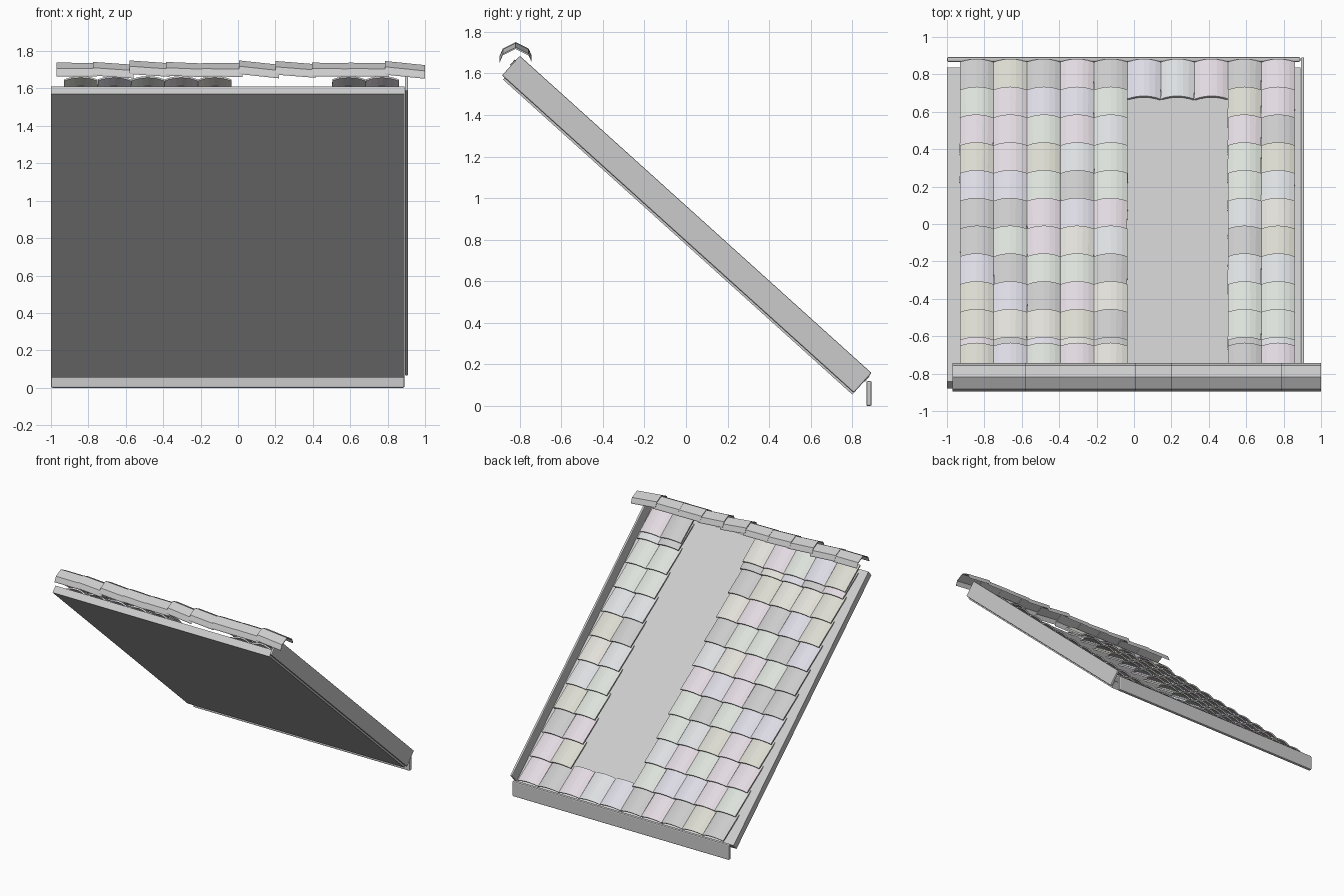
import bpy, math, random
from mathutils import Matrix

if "Cube" in bpy.data.objects:
    bpy.data.objects.remove(bpy.data.objects["Cube"])

random.seed(4)

# Slope frame: x across, local y down the slope, local z away from the deck
SLOPE = Matrix.Translation((0, -0.88, 1.57)) @ Matrix.Rotation(math.radians(-42.04), 4, 'X')


def link(name, mesh, matrix=Matrix()):
    ob = bpy.data.objects.new(name, mesh)
    bpy.context.collection.objects.link(ob)
    ob.matrix_world = matrix
    return ob


def box(name, lo, hi, matrix=Matrix(), bevel=0.0):
    v = [(x, y, z) for x in (lo[0], hi[0]) for y in (lo[1], hi[1]) for z in (lo[2], hi[2])]
    f = [(0, 1, 3, 2), (4, 6, 7, 5), (0, 4, 5, 1), (2, 3, 7, 6), (0, 2, 6, 4), (1, 5, 7, 3)]
    me = bpy.data.meshes.new(name)
    me.from_pydata(v, [], f)
    ob = link(name, me, matrix)
    if bevel:
        m = ob.modifiers.new("bevel", 'BEVEL')
        m.width, m.segments = bevel, 2
    return ob


def shell_mesh(name, a, b, thick):
    """Thin closed shell between two section curves; thickness goes down in z."""
    n = len(a)
    low = lambda c: [(x, y, z - thick) for x, y, z in c]
    v = a + b + low(a) + low(b)
    f = []
    for i in range(n - 1):
        f += [(i, n + i, n + i + 1, i + 1),
              (2 * n + i, 2 * n + i + 1, 3 * n + i + 1, 3 * n + i),
              (i, i + 1, 2 * n + i + 1, 2 * n + i),
              (n + i, 3 * n + i, 3 * n + i + 1, n + i + 1)]
    f += [(0, 2 * n, 3 * n, n), (n - 1, 2 * n - 1, 4 * n - 1, 3 * n - 1)]
    me = bpy.data.meshes.new(name)
    me.from_pydata(v, [], f)
    return me


# Pale tile tints
tones = []
for i, c in enumerate([(.76, .76, .76), (.70, .69, .71), (.72, .74, .76), (.72, .76, .71),
                       (.76, .70, .75), (.72, .71, .78), (.76, .74, .69), (.71, .71, .64)]):
    mat = bpy.data.materials.new(f"tile_tone_{i}")
    mat.diffuse_color = (*c, 1)
    mat.use_nodes = True
    mat.node_tree.nodes["Principled BSDF"].inputs["Base Color"].default_value = mat.diffuse_color
    tones.append(mat)

# Deck, verge board and eave fascia
box("roof_deck", (-1, 0, 0), (0.89, 2.262, 0.055), SLOPE)
box("verge_board", (0.892, -0.017, 0.0115), (0.91, 2.262, 0.139), SLOPE, 0.006)
box("eave_fascia", (-1, 0.867, 0), (0.89, 0.893, 0.12), bevel=0.008)

# Arched roof tile, one mesh per tone
W, L, SEG = 0.179, 0.235, 6


def tile_mesh(name, n_top, n_low):
    def arch(y, z):
        return [(W * (i / SEG - 0.5), y, z - 0.024 * abs(2 * i / SEG - 1) ** 2)
                for i in range(SEG + 1)]
    me = shell_mesh(name, arch(-L, n_top), arch(0, n_low), 0.011)
    return me


def toned(name, n_top, n_low):
    out = []
    for mat in tones:
        me = tile_mesh(name, n_top, n_low)
        me.flip_normals()
        me.materials.append(mat)
        out.append(me)
    return out


field = toned("roof_tile", 0.085, 0.12)
top_row = toned("top_row_tile", 0.110, 0.130)

# Twelve courses; the three middle columns only keep the eave tile
for row in range(12):
    for col in range(10):
        if row and col in (5, 6, 7):
            continue
        y = 2.265 - 0.2 * row if row < 11 else 0.213
        x = -0.93 + W * (col + 0.5)
        jitter = Matrix.Rotation(random.uniform(-0.01, 0.01), 4, 'Z')
        mesh = random.choice(top_row if row == 11 else field)
        link(f"roof_tile_{row}_{col}", mesh, SLOPE @ Matrix.Translation((x, y, 0)) @ jitter)

# Ridge caps: overlapping five-point arches, each with its own slight tilt
PROFILE = [(-0.077, 0), (-0.062, 0.034), (0, 0.065), (0.062, 0.034), (0.077, 0)]
ENDS = [(1.738, 1.737), (1.742, 1.727), (1.750, 1.735), (1.742, 1.733), (1.737, 1.735),
        (1.750, 1.727), (1.747, 1.730), (1.738, 1.736), (1.738, 1.735), (1.747, 1.725)]
for i, (z0, z1) in enumerate(ENDS):
    x0 = -0.97 + 0.195 * i
    a = [(x0, -0.819 + y, z0 - 0.065 + z) for y, z in PROFILE]
    b = [(x0 + 0.215, -0.819 + y, z1 - 0.065 + z) for y, z in PROFILE]
    me = shell_mesh("ridge_cap", a, b, 0.008)
    me.materials.append(tones[i % 2])
    link(f"ridge_cap_{i}", me)
